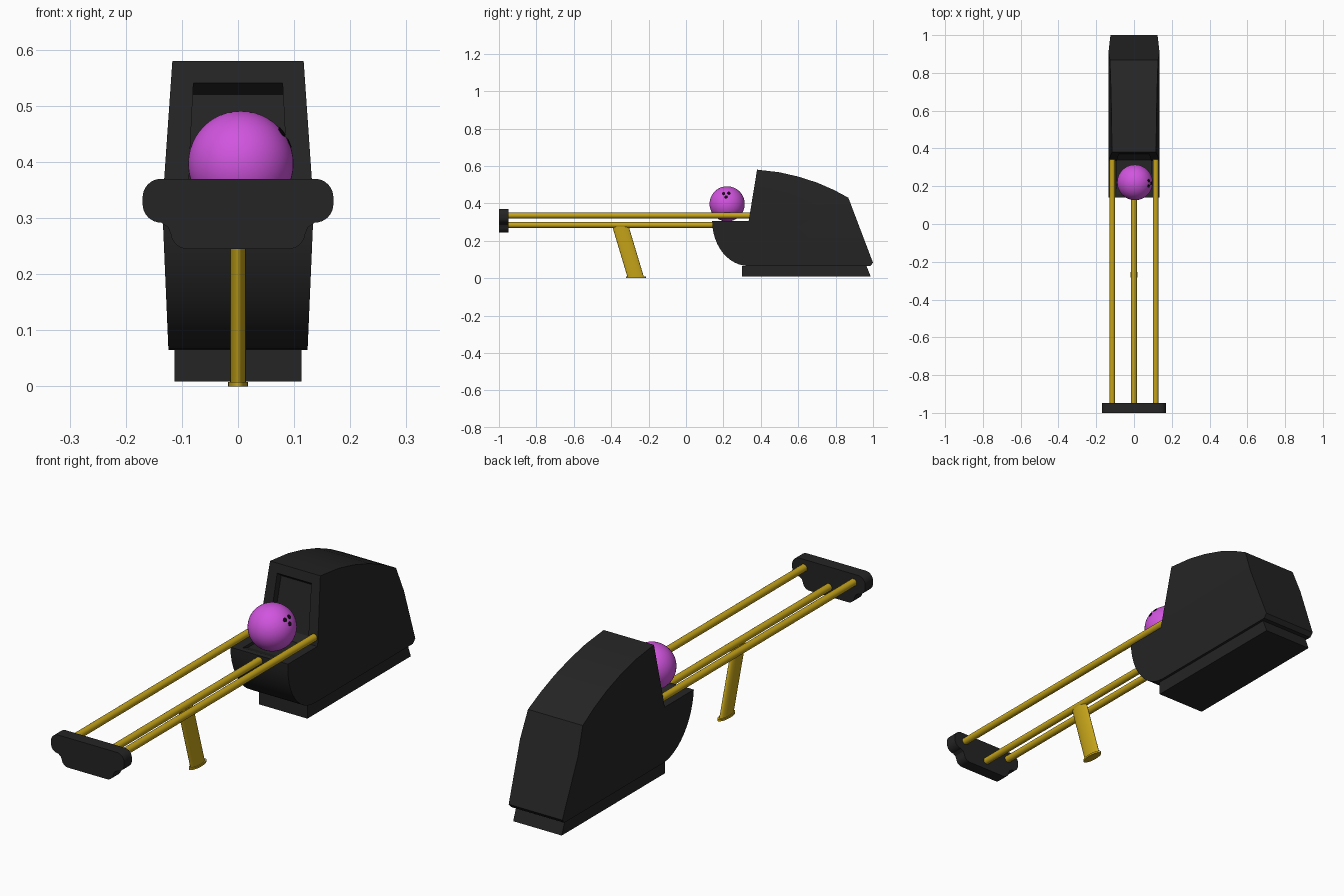
import bpy, bmesh, math
from mathutils import Vector

if "Cube" in bpy.data.objects:
    bpy.data.objects.remove(bpy.data.objects["Cube"])


def material(name, rgb):
    m = bpy.data.materials.new(name)
    m.diffuse_color = (*rgb, 1)
    m.use_nodes = True
    m.node_tree.nodes["Principled BSDF"].inputs["Base Color"].default_value = m.diffuse_color
    return m


CHARCOAL = material("charcoal", (0.018, 0.018, 0.018))
GOLD = material("gold", (0.56, 0.37, 0.01))
PURPLE = material("purple", (0.64, 0.09, 0.74))
BLACK = material("hole_black", (0.006, 0.003, 0.006))


def to_object(bm, name, mat, smooth=None):
    bmesh.ops.recalc_face_normals(bm, faces=bm.faces)
    me = bpy.data.meshes.new(name)
    bm.to_mesh(me)
    bm.free()
    ob = bpy.data.objects.new(name, me)
    bpy.context.collection.objects.link(ob)
    me.materials.append(mat)
    if smooth:
        bpy.ops.object.select_all(action='DESELECT')
        ob.select_set(True)
        bpy.context.view_layer.objects.active = ob
        bpy.ops.object.shade_smooth_by_angle(angle=math.radians(smooth))
    return ob


def prism(points, shift):
    """Polygon of 3D points extruded along a shift vector."""
    bm = bmesh.new()
    face = bm.faces.new([bm.verts.new(p) for p in points])
    ext = bmesh.ops.extrude_face_region(bm, geom=[face], use_keep_orig=True)
    verts = [v for v in ext["geom"] if isinstance(v, bmesh.types.BMVert)]
    bmesh.ops.translate(bm, verts=verts, vec=shift)
    return bm


def side_prism(profile, width):
    """(y, z) profile extruded across x; half width is a function of z."""
    bm = prism([(-1, y, z) for y, z in profile], (2, 0, 0))
    bmesh.ops.bisect_plane(bm, geom=bm.verts[:] + bm.edges[:] + bm.faces[:],
                           plane_co=(0, 0, 0.32), plane_no=(0, 0, 1))
    for v in bm.verts:
        v.co.x *= width(v.co.z)
    return bm


def arc(cx, cz, r, a0, a1, n=8):
    return [(cx + r * math.cos(math.radians(a0 + (a1 - a0) * i / n)),
             cz + r * math.sin(math.radians(a0 + (a1 - a0) * i / n))) for i in range(n + 1)]


def rod(name, start, end, r, mat, segments=24):
    start, end = Vector(start), Vector(end)
    bm = bmesh.new()
    bmesh.ops.create_cone(bm, cap_ends=True, segments=segments, radius1=r, radius2=r,
                          depth=(end - start).length)
    rot = (end - start).to_track_quat('Z', 'Y').to_matrix().to_4x4()
    bmesh.ops.transform(bm, matrix=rot, verts=bm.verts)
    bmesh.ops.translate(bm, verts=bm.verts, vec=(start + end) / 2)
    return to_object(bm, name, mat, 40)


# housing: widest at tray height, tapering up and down
def body_width(z):
    return 0.135 - (0.018 * (z - 0.32) / 0.26 if z > 0.32 else 0.011 * (0.32 - z) / 0.255)


nose = [(0.335 + 0.195 * math.cos(a), 0.305 + 0.24 * math.sin(a))
        for a in (math.radians(180 + 90 * i / 12) for i in range(13))]
body = nose + [(0.985, 0.065), (1.0, 0.082), (0.868, 0.43), (0.79, 0.472), (0.7, 0.511),
               (0.6, 0.543), (0.5, 0.566), (0.38, 0.58), (0.335, 0.305)]
housing = to_object(side_prism(body, body_width), "housing", CHARCOAL, 25)

# tray and ball opening, cut into the housing
opening = [(0.16, 0.6), (0.16, 0.305), (0.2, 0.292), (0.34, 0.292), (0.365, 0.32),
           (0.402, 0.52), (0.374, 0.541), (0.36, 0.6)]
cutter = to_object(side_prism(opening, lambda z: 0.092 - 0.05 * (z - 0.29)),
                   "opening_cutter", CHARCOAL)
cutter.hide_render = True
cutter.hide_viewport = True
cut = housing.modifiers.new("opening", 'BOOLEAN')
cut.operation = 'DIFFERENCE'
cut.solver = 'EXACT'
cut.object = cutter

# plinth under the housing
to_object(side_prism([(0.3, 0.009), (0.987, 0.009), (0.965, 0.066), (0.3, 0.066)],
                     lambda z: 0.113), "plinth", CHARCOAL)

# rails
for side, label in ((-1, "left"), (1, "right")):
    rod(label + "_rail", (side * 0.115, -0.96, 0.335), (side * 0.115, 0.345, 0.335), 0.015, GOLD)
rod("centre_rail", (0, -0.96, 0.284), (0, 0.17, 0.284), 0.015, GOLD)

# end stop with rounded wings
half = (arc(0.137, 0.337, 0.033, 90, 0) + arc(0.137, 0.325, 0.033, 0, -90)
        + [(0.125, 0.284), (0.12, 0.272)] + arc(0.09, 0.275, 0.03, -10, -90))
outline = half + [(-x, z) for x, z in reversed(half)]
to_object(prism([(x, -1, z) for x, z in outline], (0, 0.052, 0)), "end_stop", CHARCOAL, 25)


# slanted oval leg and its foot
def oval(rx, ry, cy, z, n=32):
    return [(rx * math.cos(2 * math.pi * i / n), cy + ry * math.sin(2 * math.pi * i / n), z)
            for i in range(n)]


to_object(prism(oval(0.014, 0.044, -0.269, 0.006), (0, -0.081, 0.27)), "leg", GOLD, 40)
to_object(prism(oval(0.018, 0.053, -0.268, 0), (0, 0, 0.008)), "foot", GOLD, 40)

# ball with three finger holes
centre, radius = Vector((0.005, 0.22, 0.397)), 0.094
bm = bmesh.new()
bmesh.ops.create_uvsphere(bm, u_segments=48, v_segments=24, radius=radius)
bmesh.ops.translate(bm, verts=bm.verts, vec=centre)
to_object(bm, "ball", PURPLE, 60)
for i, (dy, dz) in enumerate(((-0.019, 0.056), (0.009, 0.058), (-0.005, 0.037))):
    d = Vector((math.sqrt(radius ** 2 - dy ** 2 - dz ** 2), dy, dz)).normalized()
    rod(f"finger_hole_{i + 1}", centre + d * (radius - 0.004), centre + d * (radius + 0.0008),
        0.009, BLACK, 16)
